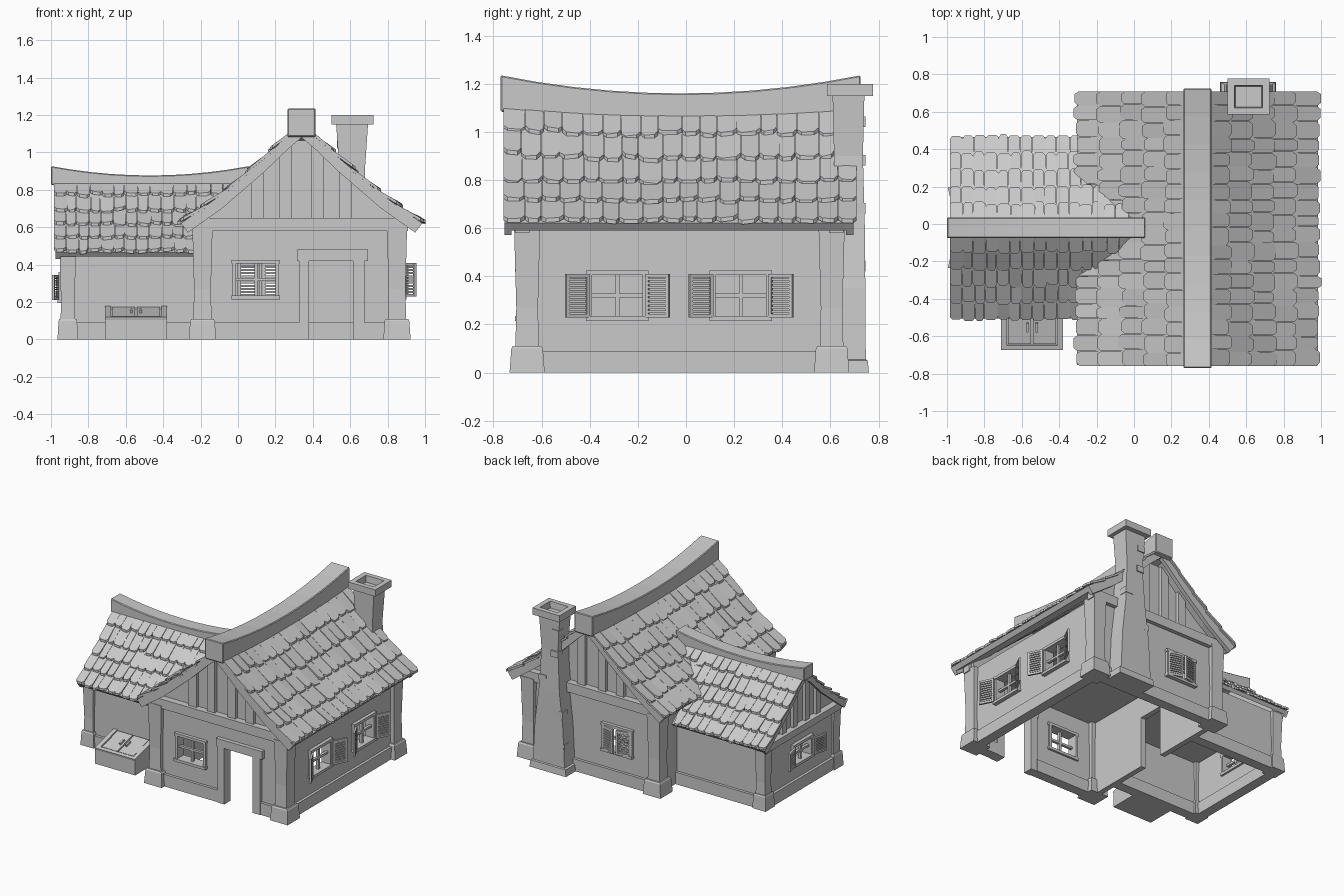
import bpy, bmesh, math, random
from mathutils import Matrix, Vector

random.seed(4)
if "Cube" in bpy.data.objects:
    bpy.data.objects.remove(bpy.data.objects["Cube"], do_unlink=True)

GREY = (0.59, 0.59, 0.59, 1)
mat = bpy.data.materials.new("plain grey")
mat.use_nodes = True
mat.diffuse_color = GREY
shader = next(n for n in mat.node_tree.nodes if n.type == "BSDF_PRINCIPLED")
shader.inputs["Base Color"].default_value = GREY


def make(name, parts, M=Matrix()):
    """Join (verts, faces) parts into one object placed by M."""
    bm = bmesh.new()
    for verts, faces in parts:
        vs = [bm.verts.new(M @ Vector(v)) for v in verts]
        for f in faces:
            bm.faces.new([vs[i] for i in f])
    bmesh.ops.recalc_face_normals(bm, faces=bm.faces)
    mesh = bpy.data.meshes.new(name)
    bm.to_mesh(mesh)
    bm.free()
    mesh.materials.append(mat)
    ob = bpy.data.objects.new(name, mesh)
    bpy.context.scene.collection.objects.link(ob)
    return ob


def rings(loops):
    """Bridge equal loops of points and cap both ends."""
    n, last = len(loops[0]), len(loops) - 1
    faces = [tuple(range(n)), tuple(last * n + i for i in range(n))]
    for k in range(last):
        for i in range(n):
            j = (i + 1) % n
            faces.append((k * n + i, k * n + j, k * n + n + j, k * n + n + i))
    return [p for loop in loops for p in loop], faces


def loft(cx, cy, levels):
    return rings([[(cx + sx * hx, cy + sy * hy, z) for sx, sy in
                   ((-1, -1), (1, -1), (1, 1), (-1, 1))] for z, hx, hy in levels])


def box(x0, x1, y0, y1, z0, z1):
    hx, hy = (x1 - x0) / 2, (y1 - y0) / 2
    return loft(x0 + hx, y0 + hy, [(z0, hx, hy), (z1, hx, hy)])


def prism(poly, y0, y1):
    return rings([[(x, y, z) for x, z in poly] for y in (y0, y1)])


def frame(x, y, degrees, z=0):
    """Local x runs along the wall, local -y points outward."""
    return Matrix.Translation((x, y, z)) @ Matrix.Rotation(math.radians(degrees), 4, "Z")


# Walls with real openings and a skirting course
def wall(name, M, half, height, openings=(), skirting=True):
    us = sorted({-half, half} | {o[i] for o in openings for i in (0, 1)})
    zs = sorted({0, height} | {o[i] for o in openings for i in (2, 3)})
    verts = [(u, 0.02, z) for z in zs for u in us]
    faces, n = [], len(us)
    for k in range(len(zs) - 1):
        for i in range(n - 1):
            u, z = (us[i] + us[i + 1]) / 2, (zs[k] + zs[k + 1]) / 2
            if not any(a < u < b and c < z < d for a, b, c, d in openings):
                a = k * n + i
                faces.append((a, a + 1, a + 1 + n, a + n))
    solid = make(name, [(verts, faces)], M).modifiers.new("thickness", "SOLIDIFY")
    solid.thickness, solid.offset = 0.04, 0
    if skirting:
        ends = [-half]
        for a, b, c, d in openings:
            if c == 0:
                ends += [a - 0.05, b + 0.05]
        ends.append(half)
        make(name + "_skirting", [box(a, b, -0.02, 0.055, 0, 0.09)
                                  for a, b in zip(ends[::2], ends[1::2])], M)


# Four-pane window with optional slatted shutters
def window(name, M, opening, swing=None):
    a, b, c, d = opening
    m, h, w = (a + b) / 2, (c + d) / 2, 0.02
    make(name, [box(a - w, a, -w, 0.055, c, d), box(b, b + w, -w, 0.055, c, d),
                box(a - 0.025, b + 0.025, -0.025, 0.055, d, d + w),
                box(a - 0.025, b + 0.025, -0.03, 0.055, c - w, c),
                box(m - 0.008, m + 0.008, 0, 0.02, c, d),
                box(a, b, 0, 0.02, h - 0.008, h + 0.008)], M)
    if swing is None:
        return
    c, d, wide, t = c - 0.005, d + 0.005, 0.11, -0.014
    parts = [box(0, 0.014, t, 0, c, d), box(wide - 0.014, wide, t, 0, c, d),
             box(0, wide, t, 0, c, c + 0.014), box(0, wide, t, 0, d - 0.014, d)]
    step = (d - c - 0.028) / 9
    for i in range(9):
        z = c + 0.014 + step * i
        parts.append(box(0.012, wide - 0.012, t * 0.8, t * 0.2, z + 0.004, z + step - 0.002))
    for side, s in (("left", 1), ("right", -1)):
        S = Matrix.Translation((m + s * ((b - a) / 2 + 0.015), -0.022, 0))
        S = S @ Matrix.Scale(s, 4, (1, 0, 0)) @ Matrix.Rotation(math.radians(-swing), 4, "Z")
        make(f"{name}_shutter_{side}", parts, M @ S)


front, right = frame(0.33, -0.68, 0), frame(0.87, -0.0275, 90)
back, inner = frame(0.33, 0.625, 180), frame(-0.21, -0.0275, 270)
wing_end = frame(-0.935, -0.02, 270)
pane = lambda u: (u - 0.105, u + 0.105, 0.235, 0.405)
door = (0.05, 0.285, 0, 0.42)
wall("front_wall", front, 0.535, 0.6, [pane(-0.235), door])
wall("right_wall", right, 0.645, 0.6, [pane(-0.2575), pane(0.2555)])
wall("back_wall", back, 0.535, 0.6, [pane(0.21)])
wall("inner_wall", inner, 0.645, 0.6, [(-0.1, 0.1, 0, 0.38)], False)
for y, name, turn in ((-0.445, "front", 0), (0.405, "back", 180)):
    wall(f"wing_{name}_wall", frame(-0.57, y, turn), 0.36, 0.45)
small = (-0.095, 0.095, 0.215, 0.34)
wall("wing_end_wall", wing_end, 0.42, 0.45, [small])
window("front_window", front, pane(-0.235))
window("side_window_front", right, pane(-0.2575), 27)
window("side_window_back", right, pane(0.2555), 27)
window("back_window", back, pane(0.21), 164)
window("wing_window", wing_end, small, 13)
make("main_ceiling", [box(-0.2, 0.86, -0.67, 0.615, 0.55, 0.57)])
make("wing_ceiling", [box(-0.92, -0.2, -0.43, 0.39, 0.41, 0.43)])

# Door surround
make("door_frame", [box(-0.005, 0.05, -0.025, 0.05, 0, 0.42),
                    box(0.285, 0.345, -0.025, 0.05, 0, 0.42),
                    box(-0.015, 0.365, -0.03, 0.05, 0.42, 0.48)], front)


# Flared corner posts on stone feet
def post(name, x, y, r, top, foot):
    shaft = [(0.05, r, r), (top * 0.45, r * 0.9, r * 0.9), (top, r * 1.08, r * 1.08)]
    make(name, [loft(x, y, shaft)])
    make(name + "_foot", [loft(x, y, [(0, foot, foot), (0.1, foot * 0.9, foot * 0.9),
                                      (0.11, foot * 0.82, foot * 0.82)])])


for side, x in (("left", -0.19), ("right", 0.85)):
    for end, y in (("front", -0.66), ("back", 0.605)):
        post(f"post_{end}_{side}", x, y, 0.05, 0.6, 0.073)
for end, y in (("front", -0.425), ("back", 0.385)):
    post(f"wing_post_{end}", -0.91, y, 0.04, 0.45, 0.055)

# Roof profiles: (distance from ridge, height)
MAIN = [(0, 1.16), (0.07, 1.1), (0.2, 0.975), (0.42, 0.785), (0.645, 0.625)]
WING = [(0, 0.865), (0.055, 0.835), (0.2, 0.695), (0.35, 0.575), (0.485, 0.47)]


def roof_z(profile, d, u=1, sag=0):
    """Height of a slope, dipping by sag halfway along the ridge."""
    for (a, za), (b, zb) in zip(profile, profile[1:]):
        if d <= b:
            break
    dip = sag * (1 - (u / 0.74) ** 2) * (1 - d / profile[-1][0])
    return za + (zb - za) * (d - a) / (b - a) - dip


def strip(profile, drop, y0, y1, sag=0):
    """Gable-shaped band under both slopes, cut square at the eaves."""
    loops = []
    for i in range(9):
        y = y0 + (y1 - y0) * i / 8
        line = [(a, roof_z(profile, a, y, sag)) for a, h in profile]
        d, z = line[-1]
        under = [(a, h - drop) for a, h in line[:-1]] + [(d - 0.47 * drop, z - 0.67 * drop)]
        over = [(a, h - 0.004) for a, h in line]
        poly = [(-a, h) for a, h in over[:0:-1]] + over
        poly += under[::-1] + [(-a, h) for a, h in under[1:]]
        loops.append([(a, y, h) for a, h in poly])
    return rings(loops)


def tiles(name, M, profile, u0, u1, columns, start, sag, hidden):
    end = profile[-1][0] + 0.012
    step = (end - start) / 5
    for side in (-1, 1):
        parts = []
        for row in range(5):
            cuts = [u0 + (u1 - u0) * (i + random.uniform(-0.15, 0.15) * (0 < i < columns))
                    / columns for i in range(columns + 1)]
            for a, b in zip(cuts, cuts[1:]):
                d0, d1 = start + step * (row - 0.25 * (row > 0)), start + step * (row + 1)
                if hidden(M @ Vector((side * d0, (a + b) / 2, roof_z(profile, d0)))):
                    continue
                d1 += random.uniform(-0.12, 0.06) * step
                tilt, lift = random.uniform(-0.012, 0.012), random.uniform(0.014, 0.026)
                loops = []
                for thick in (0, 0.017):
                    loop = []
                    for s, t in ((0, 0), (1, 0), (1, 0.86), (0.8, 1), (0.2, 1), (0, 0.88)):
                        d, u = d0 + (d1 - d0) * t, a + 0.001 + (b - a - 0.002) * s
                        z = roof_z(profile, d, u, sag) + lift * t + tilt * (s - 0.5) * t - thick
                        loop.append((side * d, u, z))
                    loops.append(loop)
                parts.append(rings(loops))
        make(f"{name}_{'right' if side > 0 else 'left'}", parts, M)


def ridge(name, M, u0, u1, half, low, rise, height):
    loops = []
    for i in range(11):
        t = i / 5 - 1
        u, z = (u0 + u1) / 2 + t * (u1 - u0) / 2, low + rise * t * t
        loops.append([(-half, u, z - height), (half, u, z - height), (half, u, z), (-half, u, z)])
    ob = make(name, [rings(loops)], M)
    bevel = ob.modifiers.new("soft edge", "BEVEL")
    bevel.width, bevel.segments = 0.005, 1


main_roof = frame(0.34, 0, 0)
wing_roof = frame(0, -0.02, 90)
make("main_roof_deck", [strip(MAIN, 0.05, -0.74, 0.69, 0.035)], main_roof)
make("main_barge_boards", [strip(MAIN, 0.08, y, y + 0.03) for y in (-0.755, 0.665)], main_roof)
make("wing_roof_deck", [strip(WING, 0.04, 0.2, 0.97)], wing_roof)
make("wing_barge_boards", [strip(WING, 0.06, 0.95, 0.975)], wing_roof)
tiles("main_tiles", main_roof, MAIN, -0.76, 0.71, 18, 0.06, 0.035, lambda p: False)
tiles("wing_tiles", wing_roof, WING, -0.1, 0.985, 17, 0.045, 0,
      lambda p: p.x > -0.2 and roof_z(MAIN, 0.34 - p.x) > p.z + 0.05)
ridge("main_ridge", main_roof, -0.77, 0.725, 0.075, 1.16, 0.075, 0.15)
ridge("wing_ridge", wing_roof, -0.06, 1, 0.055, 0.877, 0.05, 0.1)


# Timbered gables: panel, studs cut to the roof line and a tie beam
def gable(name, M, profile, half, base, studs, w, beam):
    line = [(d, z - 0.03) for d, z in profile if d < half] + [(half, roof_z(profile, half) - 0.03)]
    poly = [(-d, z) for d, z in line[:0:-1]] + line + [(half, base), (-half, base)]
    make(name + "_panel", [prism(poly, 0.02, 0.05)], M)
    parts = []
    for s in studs:
        a, b = s - w, s + w
        tops = [(x, roof_z(profile, abs(x)) - 0.04) for x in (b, a)]
        parts.append(prism([(a, base), (b, base)] + tops, -0.005, 0.03))
    make(name + "_studs", parts, M)
    make(name + "_beam", [box(-half - 0.02, half + 0.02, -0.03, 0.03, base, base + beam)], M)


for name, y, turn in (("front_gable", -0.68, 0), ("back_gable", 0.625, 180)):
    gable(name, frame(0.34, y, turn), MAIN, 0.55, 0.58, (-0.235, -0.085, 0.085, 0.235), 0.032, 0.07)
gable("wing_gable", wing_end, WING, 0.42, 0.43, (-0.2, -0.07, 0.07, 0.2), 0.025, 0.05)

# Chimney with hollow cap and loose stones
make("chimney", [loft(0.61, 0.675, [
    (0, 0.15, 0.085), (0.05, 0.145, 0.08), (0.055, 0.13, 0.072), (0.35, 0.115, 0.07),
    (0.6, 0.085, 0.068), (0.9, 0.068, 0.06), (1.15, 0.085, 0.066)])])
make("chimney_cap", [loft(0.612, 0.681, [
    (1.15, 0.112, 0.096), (1.2, 0.112, 0.096), (1.2, 0.075, 0.06), (1.152, 0.07, 0.055)])])
stones = []
for z, r in ((0.18, 0.122), (0.42, 0.106), (0.66, 0.08), (0.86, 0.07), (1.02, 0.076)):
    s = random.choice((-1, 1))
    stones.append(loft(0.61 + s * (r - 0.025), 0.715, [(z, 0.03, 0.03), (z + 0.045, 0.03, 0.03)]))
make("chimney_stones", stones)

# Sloping cellar hatch against the wing
make("hatch_base", [rings([[(x, -0.67, 0), (x, -0.44, 0), (x, -0.44, 0.165), (x, -0.67, 0.105)]
                           for x in (-0.71, -0.38)])])
slope = frame(-0.545, -0.67, 0, 0.105) @ Matrix.Rotation(math.atan2(0.06, 0.23), 4, "X")
make("hatch_rim", [box(-0.165, -0.135, 0, 0.23, 0, 0.016), box(0.135, 0.165, 0, 0.23, 0, 0.016),
                   box(-0.165, 0.165, 0, 0.025, 0, 0.016)], slope)
make("hatch_doors", [box(s - 0.062, s + 0.062, 0.032, 0.225, 0, 0.012) for s in (-0.067, 0.067)], slope)
make("hatch_handles", [box(s - 0.006, s + 0.006, 0.1, 0.15, 0.01, 0.025) for s in (-0.025, 0.025)], slope)
